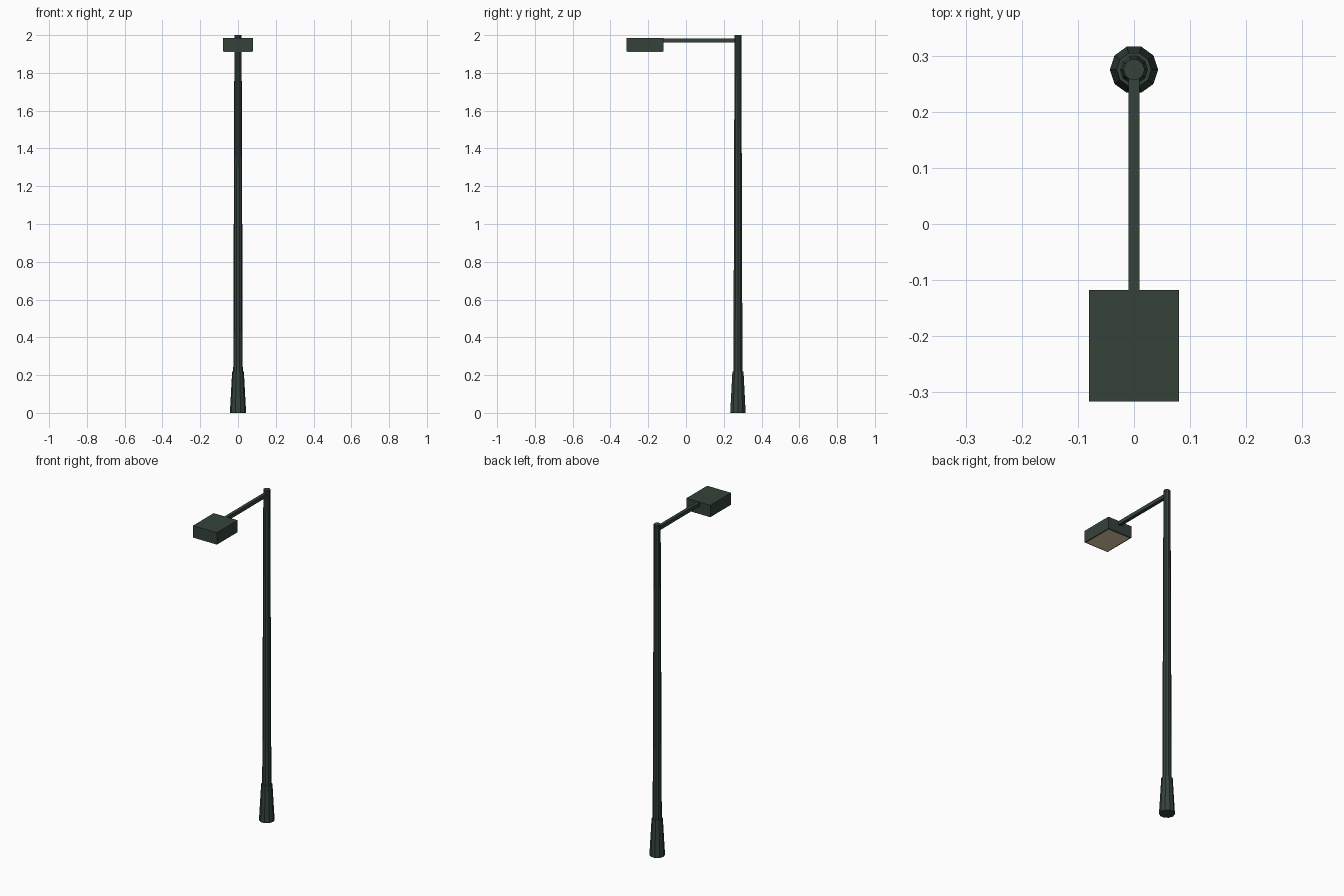
import bpy, bmesh, math

if "Cube" in bpy.data.objects:
    bpy.data.objects.remove(bpy.data.objects["Cube"])

def material(name, color):
    m = bpy.data.materials.new(name)
    m.diffuse_color = (*color, 1)
    m.use_nodes = True
    m.node_tree.nodes["Principled BSDF"].inputs["Base Color"].default_value = m.diffuse_color
    return m

paint = material("dark_green_paint", (0.035, 0.055, 0.042))
glow = material("warm_lens", (0.8, 0.62, 0.42))
POLE_Y = 0.275

def finish(name, bm, mat):
    bmesh.ops.recalc_face_normals(bm, faces=bm.faces)
    me = bpy.data.meshes.new(name)
    bm.to_mesh(me)
    bm.free()
    me.materials.append(mat)
    ob = bpy.data.objects.new(name, me)
    bpy.context.collection.objects.link(ob)
    return ob

def taper(name, r0, r1, z0, z1, sides=10):
    bm = bmesh.new()
    rings = [[bm.verts.new((r * math.cos(math.tau * i / sides),
                            POLE_Y + r * math.sin(math.tau * i / sides), z))
              for i in range(sides)] for r, z in ((r0, z0), (r1, z1))]
    for i in range(sides):
        j = (i + 1) % sides
        bm.faces.new((rings[0][i], rings[0][j], rings[1][j], rings[1][i]))
    for ring in rings:
        bm.faces.new(ring)
    return finish(name, bm, paint)

def box(name, lo, hi, mat):
    bm = bmesh.new()
    bmesh.ops.create_cube(bm, size=1)
    for v in bm.verts:
        v.co = [(a + b) / 2 + c * (b - a) for a, b, c in zip(lo, hi, v.co)]
    return finish(name, bm, mat)

# Pole: flared foot and slim tapered shaft
taper("pole_base", 0.043, 0.031, 0, 0.22)
taper("pole_shaft", 0.026, 0.019, 0, 2.0)

# Horizontal arm
box("arm", (-0.01, -0.13, 1.96), (0.01, POLE_Y, 1.982), paint)

# Lamp housing with a lens framed by its lower edge
box("lamp_housing", (-0.08, -0.316, 1.912), (0.08, -0.118, 1.984), paint)
box("lamp_lens", (-0.073, -0.309, 1.911), (0.073, -0.125, 1.92), glow)
